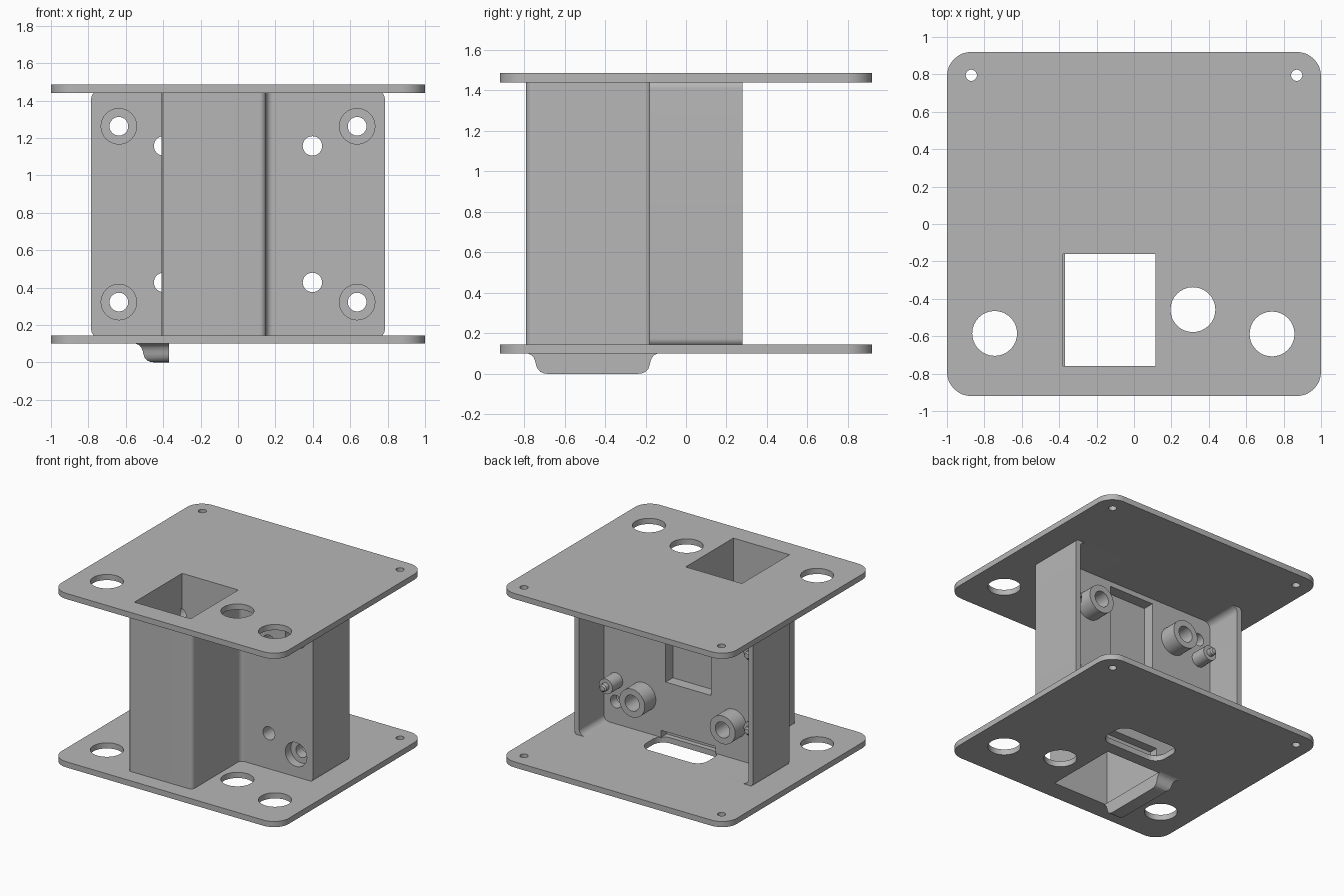
import bpy, bmesh, math

cube = bpy.data.objects.get("Cube")
if cube:
    bpy.data.objects.remove(cube, do_unlink=True)

# One plain grey for the whole bracket
grey = bpy.data.materials.new("plain_grey")
grey.use_nodes = True
GREY = (0.47, 0.47, 0.47, 1)
grey.diffuse_color = GREY
grey.node_tree.nodes["Principled BSDF"].inputs["Base Color"].default_value = GREY


def circle(cx, cy, r, n=32):
    return [(cx + r * math.cos(2 * math.pi * i / n), cy + r * math.sin(2 * math.pi * i / n))
            for i in range(n)]


def rounded(x0, x1, y0, y1, r=0.0, n=8):
    """Rectangle outline with rounded corners."""
    if r == 0:
        return [(x0, y0), (x1, y0), (x1, y1), (x0, y1)]
    pts = []
    centres = [(x1 - r, y1 - r), (x0 + r, y1 - r), (x0 + r, y0 + r), (x1 - r, y0 + r)]
    for k, (cx, cy) in enumerate(centres):
        for i in range(n + 1):
            a = math.pi / 2 * (k + i / n)
            pts.append((cx + r * math.cos(a), cy + r * math.sin(a)))
    return pts


def loft(name, rings):
    """Closed solid through matching rings of 3D points."""
    bm = bmesh.new()
    rows = [[bm.verts.new(p) for p in ring] for ring in rings]
    for low, high in zip(rows, rows[1:]):
        for i in range(len(low)):
            j = (i + 1) % len(low)
            bm.faces.new((low[i], low[j], high[j], high[i]))
    bm.faces.new(rows[0][::-1])
    bm.faces.new(rows[-1])
    bmesh.ops.recalc_face_normals(bm, faces=bm.faces)
    mesh = bpy.data.meshes.new(name)
    bm.to_mesh(mesh)
    bm.free()
    obj = bpy.data.objects.new(name, mesh)
    bpy.context.collection.objects.link(obj)
    mesh.materials.append(grey)
    return obj


def prism(name, pts, lo, hi, axis="z"):
    place = (lambda a, b, h: (a, b, h)) if axis == "z" else (lambda a, b, h: (a, h, b))
    return loft(name, [[place(a, b, h) for a, b in pts] for h in (lo, hi)])


def cut(obj, *shapes):
    """Subtract prisms, each given as (outline, low, high, axis)."""
    for shape in shapes:
        cutter = prism("cutter", *shape)
        cutter.hide_render = True
        mod = obj.modifiers.new("cut", "BOOLEAN")
        mod.operation, mod.solver, mod.object = "DIFFERENCE", "EXACT", cutter
        graph = bpy.context.evaluated_depsgraph_get()
        mesh = bpy.data.meshes.new_from_object(obj.evaluated_get(graph))
        obj.modifiers.clear()
        obj.data = mesh
        bpy.data.objects.remove(cutter, do_unlink=True)
    return obj


BOTTOM, TOP = 0.145, 1.44       # inner faces of the two plates
MID = (BOTTOM + TOP) / 2
FRONT, BACK = -0.18, -0.03      # centre wall
shaft = (rounded(-0.38, 0.115, -0.76, -0.16), -1, 3, "z")

# Top and bottom plates
for name, lo in (("bottom_plate", 0.1), ("top_plate", TOP)):
    plate = prism(name, rounded(-1, 1, -0.92, 0.92, 0.13), lo, lo + 0.045)
    holes = [circle(-0.745, -0.585, 0.12), circle(0.315, -0.458, 0.12), circle(0.738, -0.588, 0.12),
             circle(-0.87, 0.795, 0.03), circle(0.87, 0.795, 0.03)]
    if name == "bottom_plate":
        holes.append(rounded(-0.27, 0.27, -0.06, 0.2, 0.09))
    cut(plate, shaft, *[(h, -1, 3, "z") for h in holes])

# Side walls, joined in a rounded frame
frame = prism("side_walls", rounded(-0.785, 0.785, BOTTOM - 0.01, TOP + 0.01, 0.04), FRONT, 0.28, "y")
cut(frame, (rounded(-0.745, 0.745, BOTTOM, TOP, 0.05), -1, 1, "y"), shaft,
    (rounded(-0.27, 0.27, -0.06, 0.2, 0.09), 0, 0.3, "z"))

# Centre wall with its shaft, rear pocket, lower notch and screw holes
wall = prism("centre_wall", rounded(-0.78, 0.78, BOTTOM - 0.005, TOP + 0.005, 0.04), FRONT, BACK, "y")
cuts = [shaft,
        (rounded(-0.2, 0.2, 0.595, 1.4), -0.12, 0.1, "y"),
        (rounded(-0.24, 0.24, 0, 0.2), -0.1, 0.1, "y")]
for sx in (-1, 1):
    for sz in (-1, 1):
        cuts += [(circle(sx * 0.637, MID + sz * 0.47, 0.095), -0.3, -0.11, "y"),
                 (circle(sx * 0.637, MID + sz * 0.47, 0.05), -0.3, 0.1, "y"),
                 (circle(sx * 0.398, MID + sz * 0.365, 0.052), -0.3, 0.1, "y")]
cut(wall, *cuts)

# Shaft housing on the front, with soft corners and a fillet against the wall
r = 0.035
outline = [(-0.41, FRONT + 0.03), (-0.41, -0.78), (-0.40, -0.79)]
outline += [(0.15 - r + r * math.sin(a), -0.79 + r - r * math.cos(a))
            for a in [math.pi / 16 * i for i in range(9)]]
outline += [(0.15 + r - r * math.cos(a), FRONT - r + r * math.sin(a))
            for a in [math.pi / 16 * i for i in range(9)]]
outline += [(0.15 + r, FRONT + 0.005), (0.145, FRONT + 0.005), (0.145, FRONT + 0.03)]
housing = prism("shaft_housing", outline, BOTTOM - 0.005, TOP + 0.005)
cut(housing, shaft)
# keep the screw holes clear behind the housing
cut(housing, *[(circle(-0.398, MID + s * 0.365, 0.052), FRONT, 0.1, "y") for s in (-1, 1)])

# Tubular bosses and stepped pins on the back of the wall
for sx, side in ((-1, "right"), (1, "left")):
    for sz, level in ((-1, "lower"), (1, "upper")):
        x, z = sx * 0.398, MID + sz * 0.365
        boss = prism(f"{level}_{side}_boss", circle(x, z, 0.112), BACK - 0.004, 0.11, "y")
        cut(boss, (circle(x, z, 0.063), -1, 1, "y"))
        x, z = sx * 0.637, MID + sz * 0.3
        rings = [(BACK - 0.01, 0.06), (0.1, 0.06), (0.1, 0.03), (0.135, 0.03), (0.145, 0.02)]
        loft(f"{level}_{side}_pin", [[(a, y, b) for a, b in circle(x, z, rad, 24)] for y, rad in rings])

# Flared lip below the shaft: (height, inset from the flared edge)
steps = [(0.105, 0), (0.1, 0), (0.092, 0.017), (0.08, 0.028), (0.06, 0.036), (0.045, 0.039),
         (0.025, 0.046), (0.01, 0.06), (0.003, 0.075), (0, 0.095)]
loft("shaft_lip", [[(x, y, z) for x, y in rounded(-0.545 + d, -0.368, -0.78 + d, -0.14 - d)]
                   for z, d in steps])

# Smooth the round surfaces while keeping the edges sharp
for obj in bpy.context.scene.objects:
    obj.select_set(obj.type == "MESH")
    if obj.type == "MESH":
        bpy.context.view_layer.objects.active = obj
bpy.ops.object.shade_smooth_by_angle(angle=math.radians(32))
